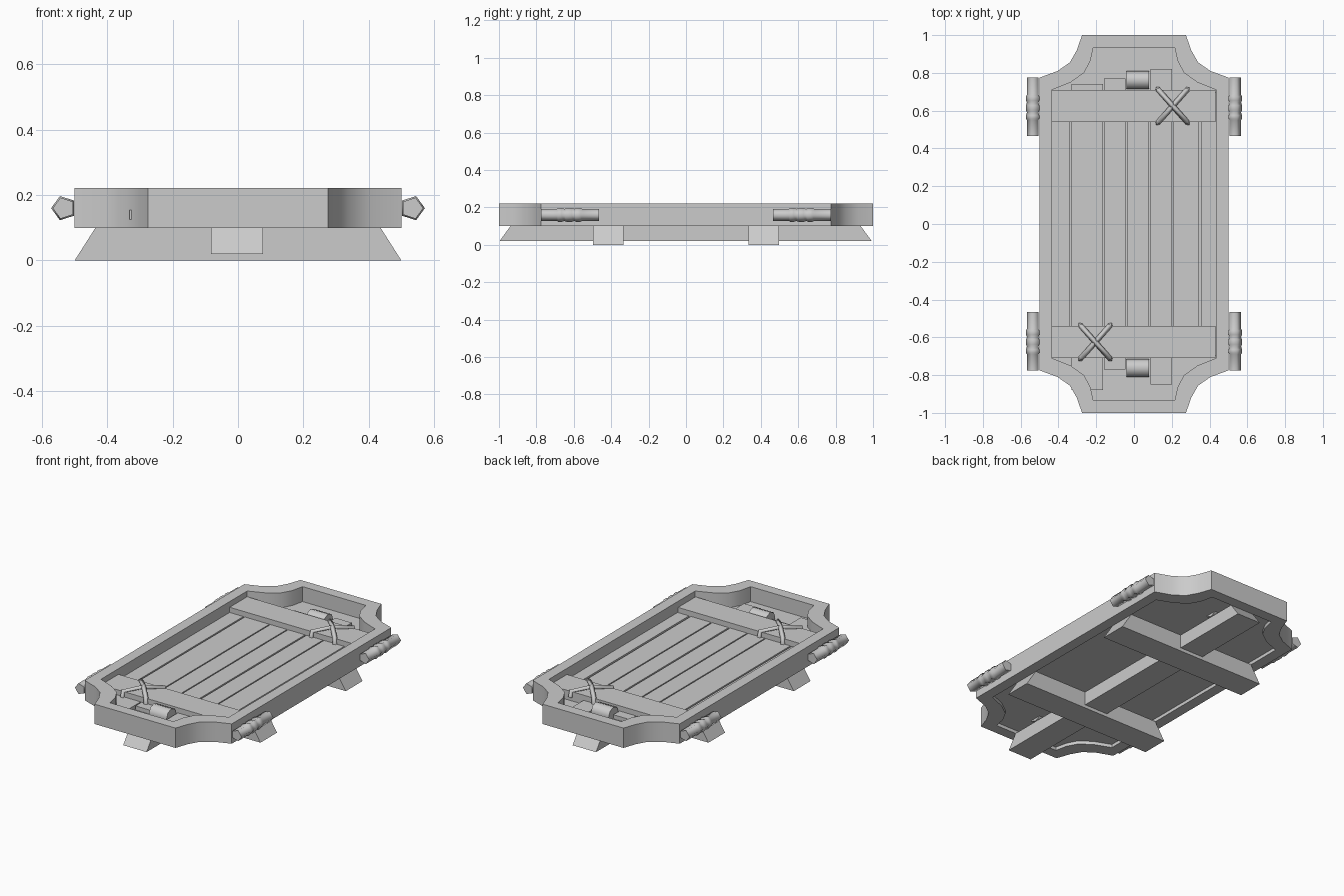
import bpy, bmesh, math
from mathutils import Vector

if "Cube" in bpy.data.objects:
    bpy.data.objects.remove(bpy.data.objects["Cube"])


def make(name, verts, faces, smooth=None):
    me = bpy.data.meshes.new(name)
    bm = bmesh.new()
    vs = [bm.verts.new(v) for v in verts]
    for f in faces:
        bm.faces.new([vs[i] for i in f])
    bmesh.ops.recalc_face_normals(bm, faces=bm.faces)
    bm.to_mesh(me)
    bm.free()
    ob = bpy.data.objects.new(name, me)
    bpy.context.collection.objects.link(ob)
    if smooth:
        bpy.ops.object.select_all(action='DESELECT')
        ob.select_set(True)
        bpy.context.view_layer.objects.active = ob
        bpy.ops.object.shade_smooth_by_angle(angle=math.radians(smooth))
    return ob


BOX = [(0, 1, 2, 3), (4, 5, 6, 7), (0, 1, 5, 4), (1, 2, 6, 5), (2, 3, 7, 6), (3, 0, 4, 7)]


def block(name, x0, x1, y0, y1, z0, z1, dx=0, dy=0):
    # box whose top can be shortened by dx, dy at each end
    make(name, [(x0, y0, z0), (x1, y0, z0), (x1, y1, z0), (x0, y1, z0),
                (x0 + dx, y0 + dy, z1), (x1 - dx, y0 + dy, z1),
                (x1 - dx, y1 - dy, z1), (x0 + dx, y1 - dy, z1)], BOX)


def outline(q):
    # mirror a quarter outline into a closed loop
    return (q + [(x, -y) for x, y in reversed(q)]
            + [(-x, -y) for x, y in q] + [(-x, y) for x, y in reversed(q)])


def lathe(name, centre, axis, up, profile, sides, smooth):
    # rings of (position along axis, radius)
    c, a, u = Vector(centre), Vector(axis), Vector(up)
    w = a.cross(u)
    verts, faces = [], []
    for t, r in profile:
        for k in range(sides):
            g = 2 * math.pi * k / sides
            verts.append(c + a * t + (u * math.cos(g) + w * math.sin(g)) * r)
    n = len(profile)
    for i in range(n - 1):
        for k in range(sides):
            k2 = (k + 1) % sides
            faces.append((i * sides + k, i * sides + k2, (i + 1) * sides + k2, (i + 1) * sides + k))
    faces.append(tuple(range(sides)))
    faces.append(tuple(range((n - 1) * sides, n * sides)))
    make(name, verts, faces, smooth)


# Rim frame with concave corners
outer = outline([(.275, 1), (.303, .92), (.34, .855), (.405, .81), (.5, .775)])
inner = outline([(.215, .935), (.232, .86), (.265, .80), (.335, .75), (.435, .71)])
n = len(outer)
verts = [(x, y, z) for loop, z in ((outer, .1), (outer, .222), (inner, .222), (inner, .1)) for x, y in loop]
faces = [(r * n + k, r * n + (k + 1) % n, ((r + 1) % 4) * n + (k + 1) % n, ((r + 1) % 4) * n + k)
         for r in range(4) for k in range(n)]
make("rim_frame", verts, faces, 30)

# Recessed floor panel
make("floor_panel", [(x, y, z) for z in (.12, .13) for x, y in inner],
     [tuple(range(n)), tuple(range(n, 2 * n))]
     + [(k, (k + 1) % n, n + (k + 1) % n, n + k) for k in range(n)])

# Lengthwise planks of uneven length
for i, (x0, x1, y0, y1) in enumerate([
        (-.436, -.342, -.70, .70), (-.332, -.165, -.88, .74), (-.158, -.045, -.77, .77),
        (-.038, .078, -.71, .71), (.088, .20, -.85, .82), (.207, .345, -.70, .70),
        (.358, .436, -.70, .70)]):
    block(f"plank_{i}", x0, x1, y0, y1, .125, .155)

# Cross planks, small rollers, lashings
for s, nm in ((1, "back"), (-1, "front")):
    y0, y1 = sorted((s * .54, s * .71))
    block(f"cross_plank_{nm}", -.437, .432, y0, y1, .13, .187)
    lathe(f"roller_{nm}", (.02, s * .762, .15), (1, 0, 0), (0, 1, 0),
          [(-.06, .048), (.06, .048)], 8, 50)
    for j, d in enumerate((1, -1)):
        cu = bpy.data.curves.new(f"lashing_{nm}_{j}", 'CURVE')
        cu.dimensions = '3D'
        cu.bevel_depth = .014
        cu.bevel_resolution = 0
        cu.use_fill_caps = True
        sp = cu.splines.new('POLY')
        path = [(-1, .155), (-.96, .19), (0, .203 + .005 * j), (.96, .19), (1, .155)]
        sp.points.add(len(path) - 1)
        for p, (t, z) in zip(sp.points, path):
            p.co = (s * .205 + .08 * d * t, s * .625 + .09 * t, z, 1)
        bpy.context.collection.objects.link(bpy.data.objects.new(cu.name, cu))

# Ribbed five-sided side grips
grip = [(-.155, .034), (-.07, .034), (-.062, .039), (-.045, .039), (-.03, .034), (-.018, .039),
        (.008, .039), (.022, .034), (.034, .039), (.055, .039), (.066, .034), (.155, .034)]
for sx, a in ((1, "right"), (-1, "left")):
    for sy, b in ((1, "back"), (-1, "front")):
        lathe(f"grip_{b}_{a}", (sx * .533, sy * .62, .16), (0, 1, 0), (sx, 0, 0), grip, 5, 75)

# Supporting beams underneath
for s, nm in ((1, "back"), (-1, "front")):
    block(f"cross_beam_{nm}", -.5, .5, s * .415 - .081, s * .415 + .081, 0, .102, dx=.065)
block("long_beam", -.083, .076, -.997, .993, .02, .102, dy=.06)
